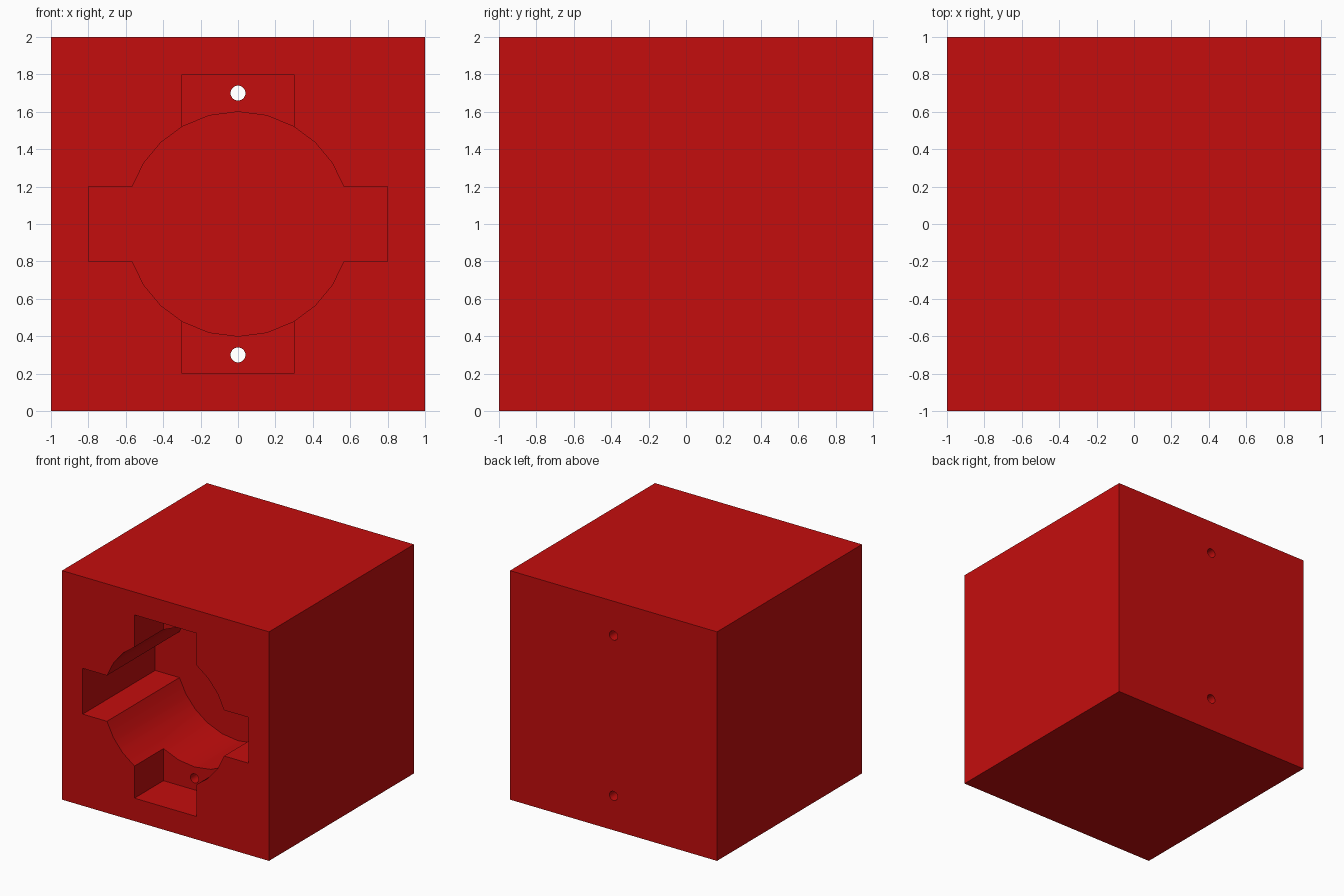
import bpy, bmesh, math

cube = bpy.data.objects.get("Cube")
if cube:
    bpy.data.objects.remove(cube, do_unlink=True)

red = bpy.data.materials.new("red")
red.use_nodes = True
red.diffuse_color = (0.55, 0.004, 0.004, 1)
red.node_tree.nodes["Principled BSDF"].inputs["Base Color"].default_value = red.diffuse_color


def prism(name, profile, y0, y1):
    """Extrude an (x, z) outline along y."""
    bm = bmesh.new()
    face = bm.faces.new([bm.verts.new((x, y0, z)) for x, z in profile])
    out = bmesh.ops.extrude_face_region(bm, geom=[face])
    for v in out["geom"]:
        if isinstance(v, bmesh.types.BMVert):
            v.co.y = y1
    bmesh.ops.recalc_face_normals(bm, faces=bm.faces[:])
    mesh = bpy.data.meshes.new(name)
    bm.to_mesh(mesh)
    bm.free()
    mesh.materials.append(red)
    obj = bpy.data.objects.new(name, mesh)
    bpy.context.collection.objects.link(obj)
    return obj


def rect(x, z0, z1):
    return [(-x, z0), (x, z0), (x, z1), (-x, z1)]


def circle(radius, z, count):
    angles = [2 * math.pi * i / count for i in range(count)]
    return [(radius * math.cos(a), z + radius * math.sin(a)) for a in angles]


def cavity_profile():
    """Round bore joined with a slot on each side."""
    slot_angle = math.degrees(math.asin(0.2 / 0.6))
    step = (60 - slot_angle) / 3
    quarter = [slot_angle + step * i for i in range(4)] + [75]
    arc = quarter + [90] + [180 - a for a in reversed(quarter)]
    top = [(0.6 * math.cos(math.radians(a)), 0.6 * math.sin(math.radians(a))) for a in arc]
    half = [(0.8, 0.2)] + top + [(-0.8, 0.2)]
    return [(x, 1 + z) for x, z in half] + [(-x, 1 - z) for x, z in half]


# Solid block
block = prism("block", rect(1, 0, 2), -1, 1)

# Bore with side slots, shallow upper and lower notches, through holes
cutters = [
    prism("bore_cutter", cavity_profile(), -1.1, 0),
    prism("notch_cutter", rect(0.3, 0.2, 1.8), -1.1, -0.6),
    prism("upper_hole_cutter", circle(0.04, 1.7, 32), -1.2, 1.2),
    prism("lower_hole_cutter", circle(0.04, 0.3, 32), -1.2, 1.2),
]

bpy.ops.object.select_all(action="DESELECT")
block.select_set(True)
bpy.context.view_layer.objects.active = block
for cutter in cutters:
    cutter.hide_render = True
    mod = block.modifiers.new(cutter.name, "BOOLEAN")
    mod.operation = "DIFFERENCE"
    mod.solver = "EXACT"
    mod.object = cutter
    bpy.ops.object.modifier_apply(modifier=mod.name)
    bpy.data.objects.remove(cutter, do_unlink=True)

bpy.ops.object.shade_smooth_by_angle(angle=math.radians(25))
